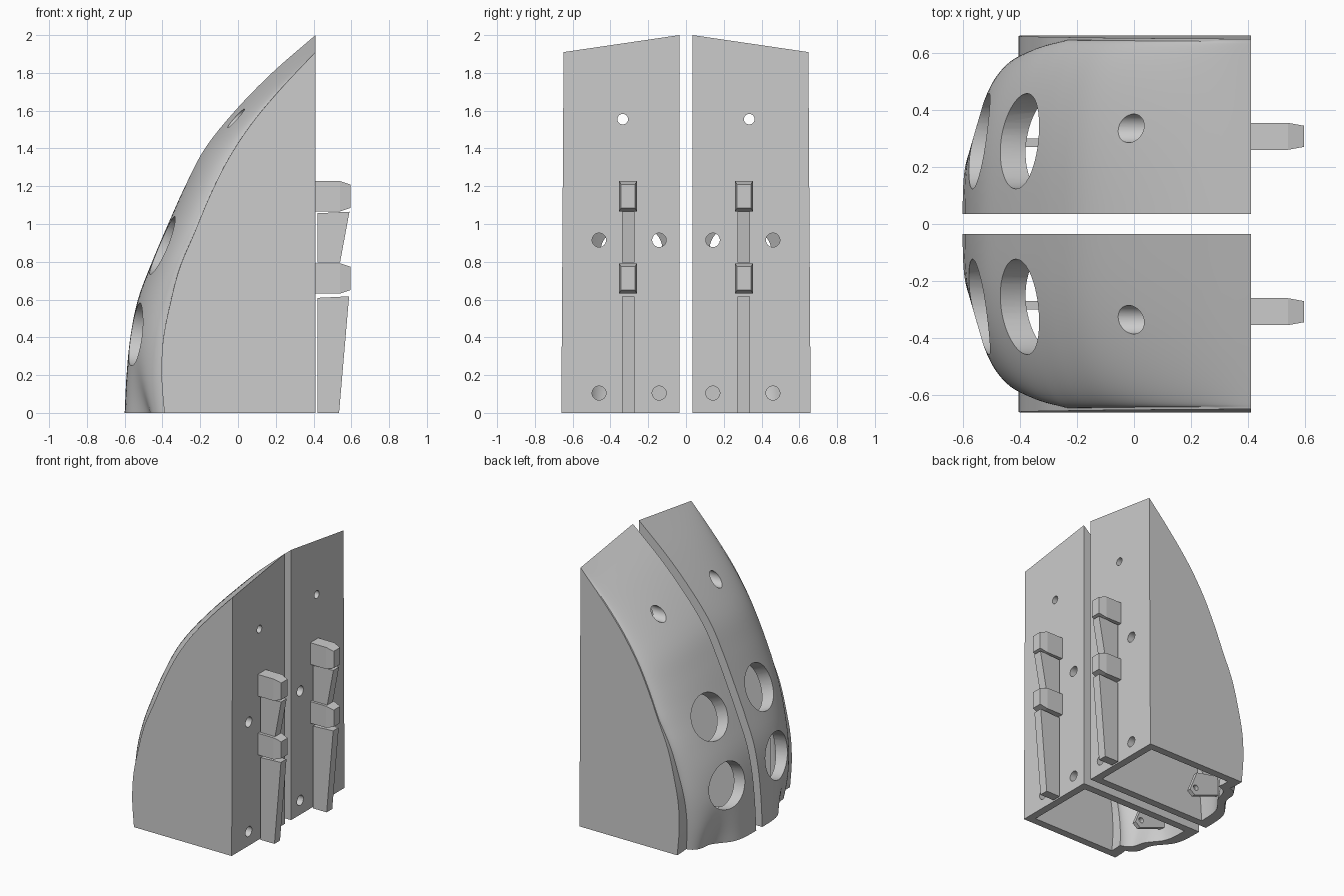
import bpy, bmesh, math
from mathutils import Vector

cube = bpy.data.objects.get("Cube")
if cube:
    bpy.data.objects.remove(cube)

grey = bpy.data.materials.new("plain grey")
grey.use_nodes = True
COLOUR = (0.6, 0.6, 0.6, 1)
grey.diffuse_color = COLOUR
grey.node_tree.nodes["Principled BSDF"].inputs["Base Color"].default_value = COLOUR

Y_IN, Y_OUT, BACK = 0.035, 0.66, 0.41
# Front edge x at equal height steps, on the inner and the outer side
INNER = [-.6, -.59, -.57, -.53, -.455, -.37, -.28, -.175, -.015, .18, .41]
OUTER = [-.39, -.405, -.397, -.36, -.31, -.23, -.15, -.055, .07, .23, .41]


def spline(p, s):
    """Catmull-Rom value of an evenly spaced table."""
    f = s * (len(p) - 1)
    i = min(int(f), len(p) - 2)
    t = f - i
    b, c = p[i], p[i + 1]
    a = p[i - 1] if i else 2 * b - c
    d = p[i + 2] if i + 2 < len(p) else 2 * c - b
    return b + t * (c - a + t * (2*a - 5*b + 4*c - d + t * (3*(b - c) + d - a))) / 2


def front_point(across, s):
    """Width fraction, x and z of the curved front; across runs 0 to 1 over
    the rounded shoulder, then 1 to 2 over the flat ledge beside it."""
    v = min(across, 1)
    ledge = 0.985 - 0.17 * max(0, 1 - 2 * s)
    u = ledge * v + (1 - ledge) * (across - v)
    z = s * (2 - 0.09 * u)
    x0, x1 = spline(INNER, s), spline(OUTER, s)
    x = x0 + (x1 - x0) * (1 - (1 - v ** 2.6) ** 0.6)
    if z < 0.4:  # groove beside the foot
        x += 0.07 * (1 - z / 0.4) ** 2 * math.exp(-((u - 0.57) / 0.16) ** 2)
    return u, x, z


def finish(name, bm):
    bmesh.ops.recalc_face_normals(bm, faces=bm.faces)
    mesh = bpy.data.meshes.new(name)
    bm.to_mesh(mesh)
    bm.free()
    mesh.materials.append(grey)
    ob = bpy.data.objects.new(name, mesh)
    bpy.context.collection.objects.link(ob)
    return ob


def loft(name, rings):
    bm = bmesh.new()
    rows = [[bm.verts.new(p) for p in ring] for ring in rings]
    n = len(rows[0])
    for a, b in zip(rows, rows[1:]):
        for i in range(n):
            j = (i + 1) % n
            bm.faces.new((a[i], a[j], b[j], b[i]))
    bm.faces.new(rows[0])
    bm.faces.new(rows[-1])
    return finish(name, bm)


def shell(name, wall, front, steps=32, levels=44):
    """Closed solid of the housing, inset by the wall thickness."""
    back, rings = BACK - wall, []
    stations = [1 - (1 - k / steps) ** 1.7 for k in range(steps + 1)] + [1.5, 2]
    for across in stations:
        profile = []
        for i in range(levels + 1):
            s = i / levels * (1 - wall * 1.7)
            u, x, z = front_point(across, s)
            y = Y_IN + wall + (Y_OUT - Y_IN - 2 * wall) * u - 0.012 * u * s
            if wall:
                x = min(x + front * (1 + 0.4 * s), back - 0.01)
                z -= wall * (1 - i / levels)
            profile.append((x, y, z))
        ring = [(back, profile[0][1], -wall)] + profile
        if wall:
            ring.append((back,) + profile[-1][1:])
        rings.append(ring)
    return loft(name, rings)


def cylinder(centre, axis, radius, length):
    bm = bmesh.new()
    bmesh.ops.create_cone(bm, cap_ends=True, segments=48, radius1=radius,
                          radius2=radius, depth=length)
    rot = Vector(axis).to_track_quat('Z', 'Y').to_matrix().to_4x4()
    bm.transform(rot)
    bmesh.ops.translate(bm, verts=bm.verts, vec=centre)
    return finish("hole_cutter", bm)


def cut(ob, cutter):
    cutter.hide_render = True
    m = ob.modifiers.new("cut", 'BOOLEAN')
    m.operation, m.solver, m.object = 'DIFFERENCE', 'EXACT', cutter
    bpy.context.view_layer.objects.active = ob
    bpy.ops.object.modifier_apply(modifier=m.name)
    bpy.data.objects.remove(cutter)


def extrude_y(name, outline, y0, y1):
    return loft(name, [[(x, y, z) for x, z in outline] for y in (y0, y1)])


# Hollow housing with an open underside
housing = shell("housing", 0, 0)
cut(housing, shell("cavity", 0.055, 0.08))

# Two large round openings in the front
for x, z, axis in ((-.41, .89, (-.92, 0, .37)), (-.565, .42, (-.99, 0, .15))):
    cut(housing, cylinder((x, .29, z), axis, .167, .34))

# Screw holes in the back plate, and the upper access hole
for z in (.105, .915):
    for y in (.142, .46):
        cut(housing, cylinder((BACK, y, z), (1, 0, 0), .037, .16))
cut(housing, cylinder((BACK, .335, 1.555), (1, 0, 0), .028, .5))
cut(housing, cylinder((-.05, .335, 1.56), (1, 0, 0), .05, .66))

parts = [housing]

# Hooks on the back, with chamfered tips
for label, z in (("lower", .712), ("upper", 1.147)):
    rings = []
    for x, half_y, half_z in ((.38, .047, .08), (.54, .047, .08), (.595, .037, .062)):
        rings.append([(x, .307 + a * half_y, z + b * half_z)
                      for a, b in ((-1, -1), (1, -1), (1, 1), (-1, 1))])
    parts.append(loft(label + "_hook", rings))

# Tapered wedges below the hooks
for label, z0, z1, x0, x1 in (("lower", 0, .617, .535, .588),
                              ("upper", .795, 1.065, .54, .59)):
    outline = ((.422, z0), (x0, z0), (x1, z1), (.422, z1 - .008))
    parts.append(extrude_y(label + "_wedge", outline, .273, .338))

# Small support tab inside the foot
tab = extrude_y("inner_tab", ((-.5, .1), (-.28, .02), (-.24, .05), (-.3, .2), (-.5, .24)),
                .27, .3)
cut(tab, cylinder((-.29, .285, .08), (0, 1, 0), .02, .1))
parts.append(tab)

# Matching half on the other side
for ob in parts:
    m = ob.modifiers.new("mirror", 'MIRROR')
    m.use_axis = (False, True, False)
    m.use_mirror_merge = False

bpy.ops.object.select_all(action='DESELECT')
housing.select_set(True)
bpy.context.view_layer.objects.active = housing
bpy.ops.object.shade_smooth_by_angle(angle=math.radians(35))
